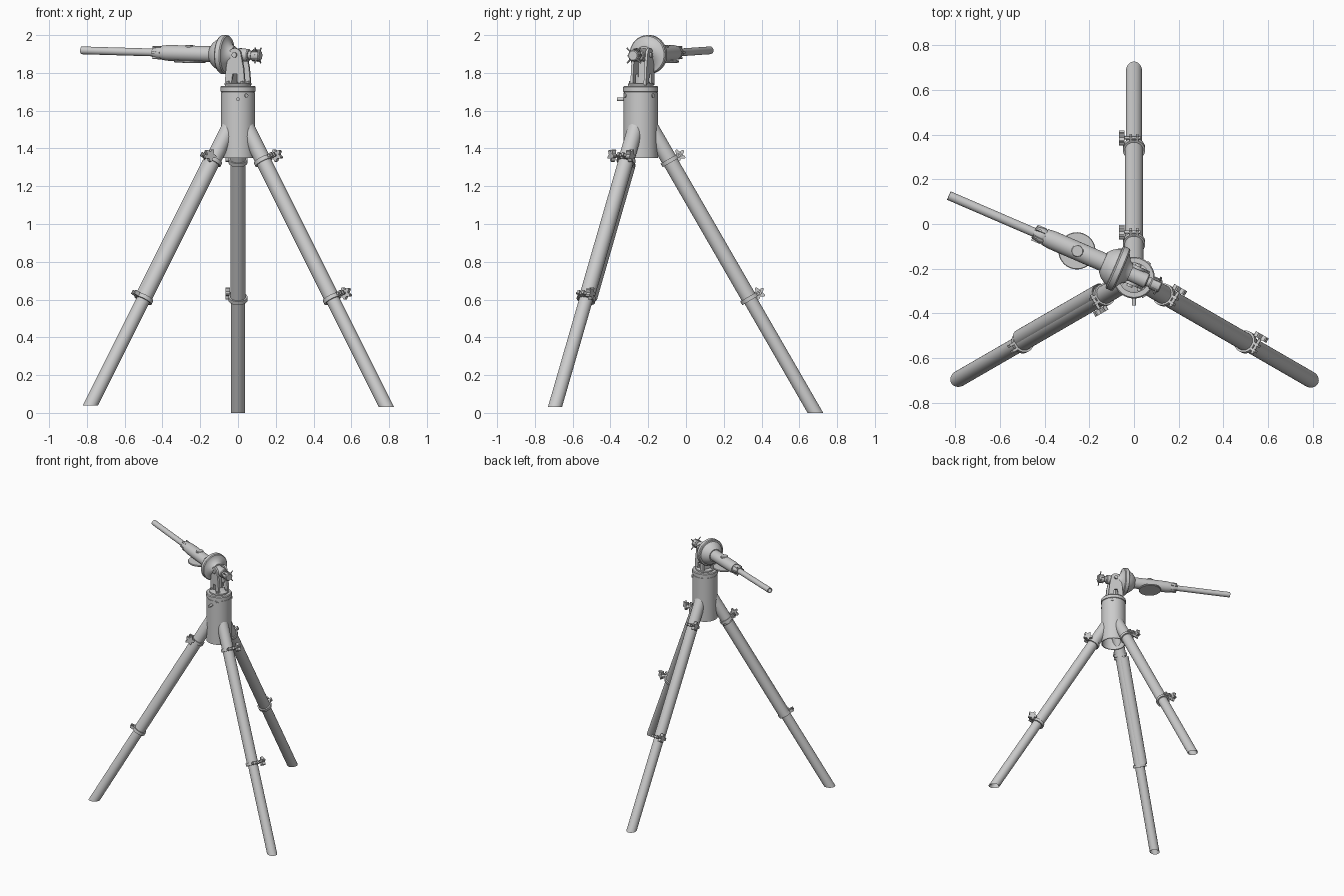
import bpy, bmesh, math
from mathutils import Matrix, Vector

if "Cube" in bpy.data.objects:
    bpy.data.objects.remove(bpy.data.objects["Cube"])

def frame(x, y, z, o):
    m = Matrix((x, y, z)).transposed().to_4x4()
    m.translation = o
    return m

def finish(name, bm, M):
    bmesh.ops.remove_doubles(bm, verts=bm.verts, dist=1e-5)
    bmesh.ops.recalc_face_normals(bm, faces=bm.faces)
    me = bpy.data.meshes.new(name)
    bm.to_mesh(me)
    bm.free()
    me.transform(M)
    ob = bpy.data.objects.new(name, me)
    bpy.context.collection.objects.link(ob)
    bpy.ops.object.select_all(action='DESELECT')
    ob.select_set(True)
    bpy.context.view_layer.objects.active = ob
    bpy.ops.object.shade_smooth_by_angle(angle=math.radians(35))
    return ob

def lathe(name, prof, M, closed=False, n=40):
    """Spin (radius, height) points about local z."""
    bm = bmesh.new()
    rings = [[bm.verts.new((r * math.cos(2 * math.pi * i / n), r * math.sin(2 * math.pi * i / n), h))
              for i in range(n)] for r, h in prof]
    pairs = list(zip(rings, rings[1:])) + ([(rings[-1], rings[0])] if closed else [])
    for a, b in pairs:
        for i in range(n):
            j = (i + 1) % n
            bm.faces.new((a[i], a[j], b[j], b[i]))
    return finish(name, bm, M)

def tube(name, r, h0, h1, M, wall=0.006):
    return lathe(name, [(r, h0), (r, h1), (r - wall, h1), (r - wall, h0)], M, True)

def rod(name, r, h0, h1, M, n=24):
    return lathe(name, [(0, h0), (r, h0), (r, h1), (0, h1)], M, n=n)

def prism(name, pts, h0, h1, M):
    """Extrude a flat outline along local z."""
    bm = bmesh.new()
    f = bm.faces.new([bm.verts.new((x, y, h0)) for x, y in pts])
    g = bmesh.ops.extrude_face_region(bm, geom=[f])
    bmesh.ops.translate(bm, vec=(0, 0, h1 - h0),
                        verts=[v for v in g['geom'] if isinstance(v, bmesh.types.BMVert)])
    return finish(name, bm, M)

def box(name, c, s, M):
    x, y, z = c
    a, b, h = s[0] / 2, s[1] / 2, s[2] / 2
    return prism(name, [(x - a, y - b), (x + a, y - b), (x + a, y + b), (x - a, y + b)], z - h, z + h, M)

def cut_flat(ob, z):
    """Trim everything below a level plane, as for a foot."""
    bm = bmesh.new()
    bm.from_mesh(ob.data)
    bmesh.ops.bisect_plane(bm, geom=bm.verts[:] + bm.edges[:] + bm.faces[:],
                           plane_co=(0, 0, z), plane_no=(0, 0, 1), clear_inner=True)
    bm.to_mesh(ob.data)
    bm.free()

CY = -0.24
UP = Vector((0, 0, 1))
C30 = math.cos(math.radians(30))

# Three telescoping legs with clamps and knobs
star = [((0.027 + 0.008 * math.cos(5 * a)) * math.cos(a), (0.027 + 0.008 * math.cos(5 * a)) * math.sin(a))
        for a in [2 * math.pi * i / 40 for i in range(40)]]
for side, deg, foot in (("back", 90, 0.0), ("right", -30, 0.03), ("left", 210, 0.04)):
    a = math.radians(deg)
    rad = Vector((math.cos(a), math.sin(a), 0))
    tan = UP.cross(rad)
    n = rad * C30 + UP * 0.5
    u = UP * C30 - rad * 0.5
    o = Vector((0, CY, 0)) + rad * 0.925
    L = frame(n, tan, u, o)
    low = tube(side + "_leg_lower", 0.036, -0.1, 0.75, L)
    cut_flat(low, foot)
    tube(side + "_leg_upper", 0.0405, 0.60 / C30, 1.34 / C30, L, 0.004)
    tube(side + "_leg_socket", 0.042, 1.33 / C30, 1.53 / C30, L)
    if side == "left":
        tube("left_leg_sleeve", 0.041, 0.61 / C30, 1.32 / C30,
             L @ Matrix.Translation((0, -0.018, 0)), 0.003)
    for level, z in (("lower", 0.605), ("upper", 1.335)):
        s = z / C30
        tube(f"{side}_{level}_collar", 0.05, s - 0.011, s + 0.011, L, 0.011)
        K = frame(u, n, tan, o + u * s + n * 0.058)
        for k in (-1, 1):
            box(f"{side}_{level}_clamp_lug", (0, -0.004, 0.014 * k), (0.022, 0.036, 0.012), K)
        if (side, level) != ("left", "lower"):
            rod(f"{side}_{level}_clamp_screw", 0.007, -0.03, 0.05, K, 12)
            prism(f"{side}_{level}_clamp_knob", star, 0.043, 0.066, K)

# Central column, open at the bottom, with turning cap
T = Matrix.Translation((0, CY, 0))
lathe("column", [(0.084, 1.35), (0.091, 1.35), (0.091, 1.695), (0, 1.695), (0, 1.685), (0.084, 1.685)],
      T, True, 56)
lathe("column_cap", [(0, 1.695), (0.088, 1.695), (0.088, 1.699), (0.093, 1.701), (0.093, 1.725),
                     (0.088, 1.731), (0, 1.731)], T, n=56)
# Locking screws around the column
for name, deg, z, out, r in (("front_lock_pin", -90, 1.66, 0.125, 0.01), ("front_screw", -62, 1.68, 0.098, 0.01),
                             ("side_screw", 45, 1.68, 0.098, 0.01)):
    a = math.radians(deg)
    d = Vector((math.cos(a), math.sin(a), 0))
    rod(name, r, 0.08, out, frame(UP.cross(d), UP, d, Vector((0, CY, z))), 16)

# Head frame: x along the pointing direction, y sideways
P = Vector((0, -0.23, 1.895))
X = Vector((-0.918, 0.396, 0.027)).normalized()
Y = UP.cross(X).normalized()
Z = X.cross(Y)
A = frame(Y, Z, X, P)
H = Vector((X.x, X.y, 0)).normalized()

# Yoke: base plate, bolts, two cheeks and a rear web
B = frame(H, Y, UP, Vector((0, CY, 0)))
lathe("yoke_base", [(0, 1.73), (0.068, 1.73), (0.068, 1.742), (0.06, 1.746), (0, 1.746)], B)
for i in range(4):
    a = math.pi / 4 + i * math.pi / 2
    rod("yoke_bolt", 0.009, 1.74, 1.756, B @ Matrix.Translation((0.057 * math.cos(a), 0.057 * math.sin(a), 0)), 6)
top = [(0.036 * math.cos(t), 0.036 * math.sin(t)) for t in [math.pi * i / 12 for i in range(13)]]
cheek = [(-0.058, -0.16), (-0.02, -0.16), (-0.012, -0.10), (0.012, -0.10), (0.02, -0.16), (0.058, -0.16)] + \
        [(0.05, -0.07)] + top + [(-0.05, -0.07)]
for k in (-1, 1):
    prism("yoke_cheek", cheek, 0.038 * k - 0.007, 0.038 * k + 0.007, frame(H, UP, -Y, P))
box("yoke_web", (0.03, 0, 1.80), (0.014, 0.07, 0.12), B)
rod("trunnion_pin", 0.014, -0.055, 0.055, frame(H, UP, -Y, P), 20)

# Pivot barrel and flanged bearing
lathe("pivot_barrel", [(0, -0.065), (0.03, -0.065), (0.034, -0.06), (0.034, 0.05), (0, 0.05)], A)
lathe("bearing_disc", [(0, 0.02), (0.045, 0.02), (0.055, 0.04), (0.085, 0.058), (0.098, 0.06), (0.103, 0.066),
                       (0.103, 0.09), (0.098, 0.096), (0.088, 0.098), (0.082, 0.112), (0.066, 0.135),
                       (0.048, 0.15), (0, 0.15)], A, n=56)
# Tool body, collet and extension rod
lathe("tool_body", [(0, 0.14), (0.042, 0.14), (0.042, 0.40), (0.038, 0.435), (0, 0.435)], A)
lathe("collet", [(0, 0.43), (0.03, 0.43), (0.034, 0.44), (0.034, 0.458), (0.027, 0.488), (0, 0.488)], A)
for i in range(6):
    a = i * math.pi / 3
    box("collet_rib", (0.033, 0, 0.462), (0.01, 0.009, 0.045), A @ Matrix.Rotation(a, 4, 'Z'))
tube("extension_rod", 0.0205, 0.48, 0.902, A)
# Round button on top and round plate below the body
D = frame(X, Y, Z, P + X * 0.277)
lathe("top_button", [(0, 0.03), (0.027, 0.03), (0.027, 0.041), (0.024, 0.044), (0, 0.044)], D)
lathe("under_plate", [(0, -0.049), (0.08, -0.049), (0.083, -0.046), (0.083, -0.04), (0.08, -0.037), (0, -0.037)],
      D, n=48)
# Rear knob with crossed handle pins
lathe("rear_knob", [(0, -0.13), (0.024, -0.13), (0.029, -0.125), (0.029, -0.085), (0.022, -0.08),
                    (0.022, -0.06), (0, -0.06)], A)
for i in range(8):
    box("rear_knob_rib", (0.029, 0, -0.105), (0.008, 0.008, 0.036), A @ Matrix.Rotation(i * math.pi / 4, 4, 'Z'))
for i in range(2):
    R = A @ Matrix.Translation((0, 0, -0.115)) @ Matrix.Rotation(math.pi * (0.25 + 0.5 * i), 4, 'Z') \
        @ Matrix.Rotation(math.pi / 2, 4, 'Y')
    rod("rear_knob_pin", 0.004, -0.056, 0.056, R, 10)
